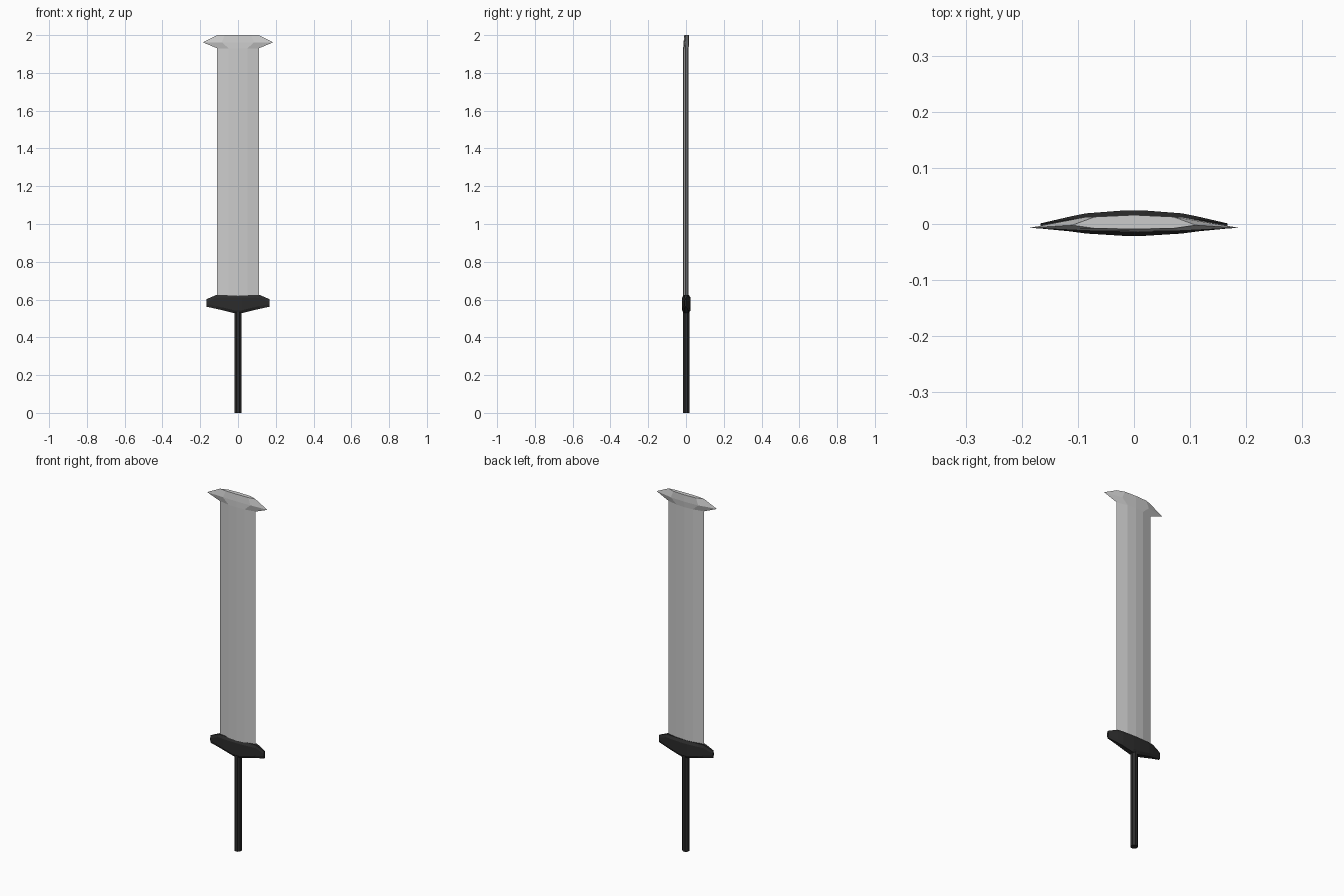
import bpy, bmesh, math

if "Cube" in bpy.data.objects:
    bpy.data.objects.remove(bpy.data.objects["Cube"])


def material(name, shade):
    m = bpy.data.materials.new(name)
    m.diffuse_color = (shade, shade, shade, 1)
    m.use_nodes = True
    m.node_tree.nodes["Principled BSDF"].inputs["Base Color"].default_value = m.diffuse_color
    return m


def loft(name, rings, mat=None):
    """Skin a list of equal-length rings and cap both ends."""
    bm = bmesh.new()
    loops = [[bm.verts.new(p) for p in ring] for ring in rings]
    n = len(loops[0])
    for a, b in zip(loops, loops[1:]):
        for i in range(n):
            j = (i + 1) % n
            bm.faces.new((a[i], a[j], b[j], b[i]))
    bm.faces.new(loops[0][::-1])
    bm.faces.new(loops[-1])
    bmesh.ops.recalc_face_normals(bm, faces=bm.faces[:])
    mesh = bpy.data.meshes.new(name)
    bm.to_mesh(mesh)
    bm.free()
    ob = bpy.data.objects.new(name, mesh)
    bpy.context.collection.objects.link(ob)
    if mat:
        mesh.materials.append(mat)
    return ob


def lens(z, w, edge_y, mid, front, back):
    """Flattened eight-sided section with sharp left and right edges."""
    f2, b2 = (edge_y + (y - edge_y) * 0.82 for y in (front, back))
    return [(w, edge_y, z), (mid, b2, z), (0, back, z), (-mid, b2, z),
            (-w, edge_y, z), (-mid, f2, z), (0, front, z), (mid, f2, z)]


dark = material("dark", 0.025)

# Blade with flared, chisel-like tip
loft("blade", [
    lens(0.60, 0.11, -0.002, 0.05, -0.015, 0.014),
    lens(1.93, 0.11, -0.002, 0.05, -0.015, 0.014),
    lens(1.962, 0.187, -0.007, 0.085, -0.013, 0.017),
    lens(2.0, 0.11, -0.002, 0.07, -0.009, 0.016),
])


# Guard: front outline stations swept across x, tapering in depth to the ends
def guard_ring(x, low, high, front, back):
    bevel = 0.015
    c = (front + back) / 2
    h = (back - front) * 0.3
    return [(x, c - h, low), (x, front, low + bevel), (x, front, high - bevel),
            (x, c - h, high), (x, c + h, high), (x, back, high - bevel),
            (x, back, low + bevel), (x, c + h, low)]


half = [(0.02, 0.528, 0.625, -0.021, 0.024),
        (0.085, 0.544, 0.625, -0.017, 0.019),
        (0.115, 0.551, 0.624, -0.013, 0.013),
        (0.167, 0.562, 0.602, -0.008, 0.001)]
loft("guard",
     [guard_ring(-s[0], *s[1:]) for s in reversed(half)]
     + [guard_ring(*s) for s in half], dark)

# Octagonal handle
r = 0.0195
loft("handle", [[(r * math.cos(math.tau * (i + 0.5) / 8),
                  0.001 + r * math.sin(math.tau * (i + 0.5) / 8), z)
                 for i in range(8)] for z in (0.0, 0.545)], dark)
